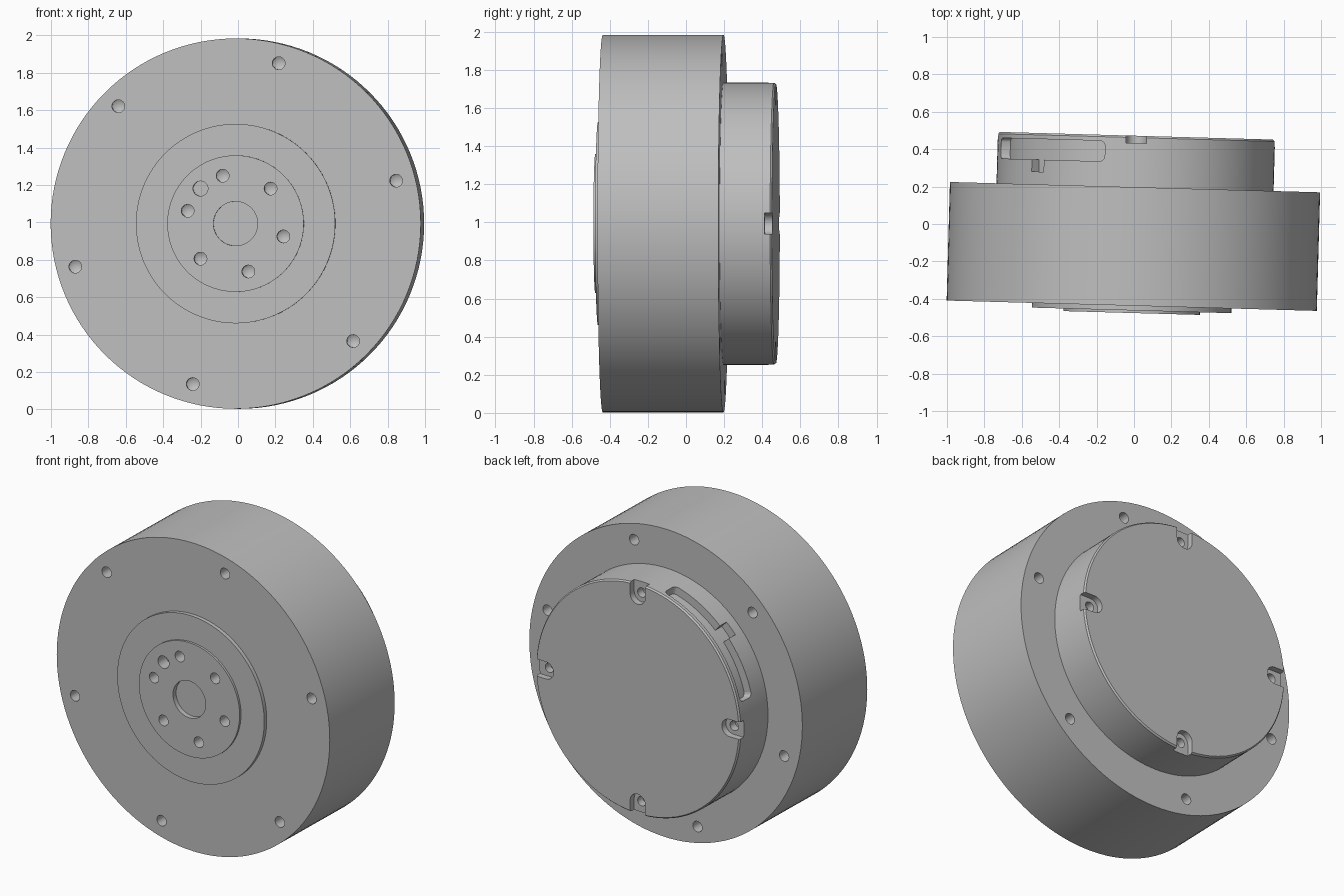
import bpy, bmesh, math
from mathutils import Matrix, Vector

if "Cube" in bpy.data.objects:
    bpy.data.objects.remove(bpy.data.objects["Cube"], do_unlink=True)

POSE = Matrix.Translation((0, 0, 0.993)) @ Matrix.Rotation(math.radians(-1.6), 4, "Z")
FRONT, BACK, REAR = -0.437, 0.197, 0.472
RING, PLATE, SEAT = -0.462, -0.476, -0.14

metal = bpy.data.materials.new("brushed_grey")
metal.use_nodes = True
grey = (0.52, 0.52, 0.52, 1)
metal.diffuse_color = grey
metal.node_tree.nodes["Principled BSDF"].inputs["Base Color"].default_value = grey


def finish(name, bm):
    bmesh.ops.remove_doubles(bm, verts=bm.verts, dist=1e-5)
    bmesh.ops.recalc_face_normals(bm, faces=bm.faces)
    mesh = bpy.data.meshes.new(name)
    bm.to_mesh(mesh)
    bm.free()
    mesh.materials.append(metal)
    ob = bpy.data.objects.new(name, mesh)
    ob.matrix_world = POSE
    bpy.context.collection.objects.link(ob)
    return ob


def bridge(bm, loops):
    """Skin consecutive vertex loops and cap both ends."""
    bm.faces.new(loops[0])
    bm.faces.new(loops[-1])
    for a, b in zip(loops, loops[1:]):
        n = len(a)
        for i in range(n):
            j = (i + 1) % n
            bm.faces.new((a[i], a[j], b[j], b[i]))


def lathe(bm, profile, segs=128, centre=(0, 0), ring=False):
    """Revolve (radius, y) points about a line along y."""
    loops = []
    turn = [2 * math.pi * i / segs for i in range(segs)]
    for r, y in profile:
        if r == 0:
            loops.append([bm.verts.new((centre[0], y, centre[1]))])
        else:
            loops.append([bm.verts.new((centre[0] + r * math.cos(a), y,
                                        centre[1] + r * math.sin(a))) for a in turn])
    pairs = list(zip(loops, loops[1:]))
    if ring:
        pairs.append((loops[-1], loops[0]))
    for a, b in pairs:
        for i in range(segs):
            j = (i + 1) % segs
            if len(a) == 1:
                bm.faces.new((a[0], b[j], b[i]))
            elif len(b) == 1:
                bm.faces.new((a[i], a[j], b[0]))
            else:
                bm.faces.new((a[i], a[j], b[j], b[i]))


def turned(name, profile, ring=False):
    bm = bmesh.new()
    lathe(bm, profile, ring=ring)
    return finish(name, bm)


def drills(name, radius, circle, angles, face, depth, tip=0.02):
    """Drill bits on a bolt circle, running from a face; depth is signed along y."""
    bm = bmesh.new()
    side = math.copysign(1, depth)
    for deg in angles:
        a = math.radians(deg)
        lathe(bm, [(0, face - side * 0.05), (radius, face - side * 0.05),
                   (radius, face + depth), (0, face + depth + side * tip)],
              24, (circle * math.cos(a), circle * math.sin(a)))
    return finish(name, bm)


def arc_cutter(name, sections, inner):
    """Curved pocket from (angle, low y, high y) sections."""
    bm = bmesh.new()
    loops = []
    for deg, low, high in sections:
        c, s = math.cos(math.radians(deg)), math.sin(math.radians(deg))
        loops.append([bm.verts.new((r * c, y, r * s))
                      for r, y in ((inner, low), (0.8, low), (0.8, high), (inner, high))])
    bridge(bm, loops)
    return finish(name, bm)


def notch_cutter(name):
    """Four round-ended notches in the rear rim."""
    bm = bmesh.new()
    half, mid = 0.055, 0.665
    outline = [Vector((0.8, half))]
    for i in range(13):
        a = math.pi / 2 + math.pi * i / 12
        outline.append(Vector((mid + half * math.cos(a), half * math.sin(a))))
    outline.append(Vector((0.8, -half)))
    for k in range(4):
        turn = Matrix.Rotation(k * math.pi / 2, 2)
        flat = [turn @ p for p in outline]
        bridge(bm, [[bm.verts.new((p.x, y, p.y)) for p in flat]
                    for y in (REAR - 0.04, REAR + 0.05)])
    return finish(name, bm)


def carve(ob, cutters):
    for c in cutters:
        c.hide_render = True
        mod = ob.modifiers.new("cut", "BOOLEAN")
        mod.operation, mod.solver, mod.object = "DIFFERENCE", "EXACT", c
    bpy.context.view_layer.update()
    graph = bpy.context.evaluated_depsgraph_get()
    mesh = bpy.data.meshes.new_from_object(ob.evaluated_get(graph))
    ob.modifiers.clear()
    ob.data = mesh
    mesh.materials.clear()
    mesh.materials.append(metal)
    for c in cutters:
        bpy.data.objects.remove(c, do_unlink=True)


# Main drum with a front recess for the ring and plate
drum = turned("main_drum", [(0, SEAT), (0.533, SEAT), (0.533, FRONT),
                            (0.99, FRONT), (0.99, BACK), (0, BACK)])
bolts = [15 + 60 * k for k in range(6)]
carve(drum, [drills("front_bolts", 0.034, 0.888, bolts, FRONT, 0.1),
             drills("back_bolts", 0.034, 0.888, bolts, BACK, -0.1)])

# Raised front ring
ring = turned("front_ring", [(0.365, SEAT), (0.533, SEAT), (0.533, RING), (0.365, RING)], True)

# Output plate with bolt holes, pin hole and shallow centre recess
plate = turned("output_plate", [(0, SEAT), (0.365, SEAT), (0.365, PLATE),
                                (0.118, PLATE), (0.118, PLATE + 0.03), (0, PLATE + 0.03)])
carve(plate, [drills("plate_bolts", 0.034, 0.265, [45 + 60 * k for k in range(6)], PLATE, 0.1),
              drills("pin", 0.04, 0.265, [135], PLATE, 0.08, 0)])

# Rear housing with fine chamfer, screw notches and cable slot
housing = turned("rear_housing", [(0, BACK - 0.04), (0.741, BACK - 0.04), (0.741, REAR - 0.01),
                                  (0.733, REAR), (0, REAR)])
low, high = 0.33, 0.44
ends = [(0, 0.025), (0.3, 0.013), (0.9, 0.005), (1.9, 0)]
slot = ([(103 + d, low + e, high - e) for d, e in ends]
        + [(deg, low, high) for deg in range(105, 166, 2)]
        + [(167 - d, low + e, high - e) for d, e in reversed(ends)])
tab = [(135 + d, 0.265, low + 0.02) for d in (-3.5, 0, 3.5)]
carve(housing, [notch_cutter("notches"),
                drills("cover_screws", 0.03, 0.67, range(0, 360, 90), REAR - 0.04, 0.06),
                arc_cutter("slot", slot, 0.69),
                arc_cutter("tab", tab, 0.69)])

# Smooth round walls, crisp edges
bpy.ops.object.select_all(action="DESELECT")
for ob in (drum, ring, plate, housing):
    ob.select_set(True)
bpy.context.view_layer.objects.active = drum
bpy.ops.object.shade_smooth_by_angle(angle=math.radians(25))
